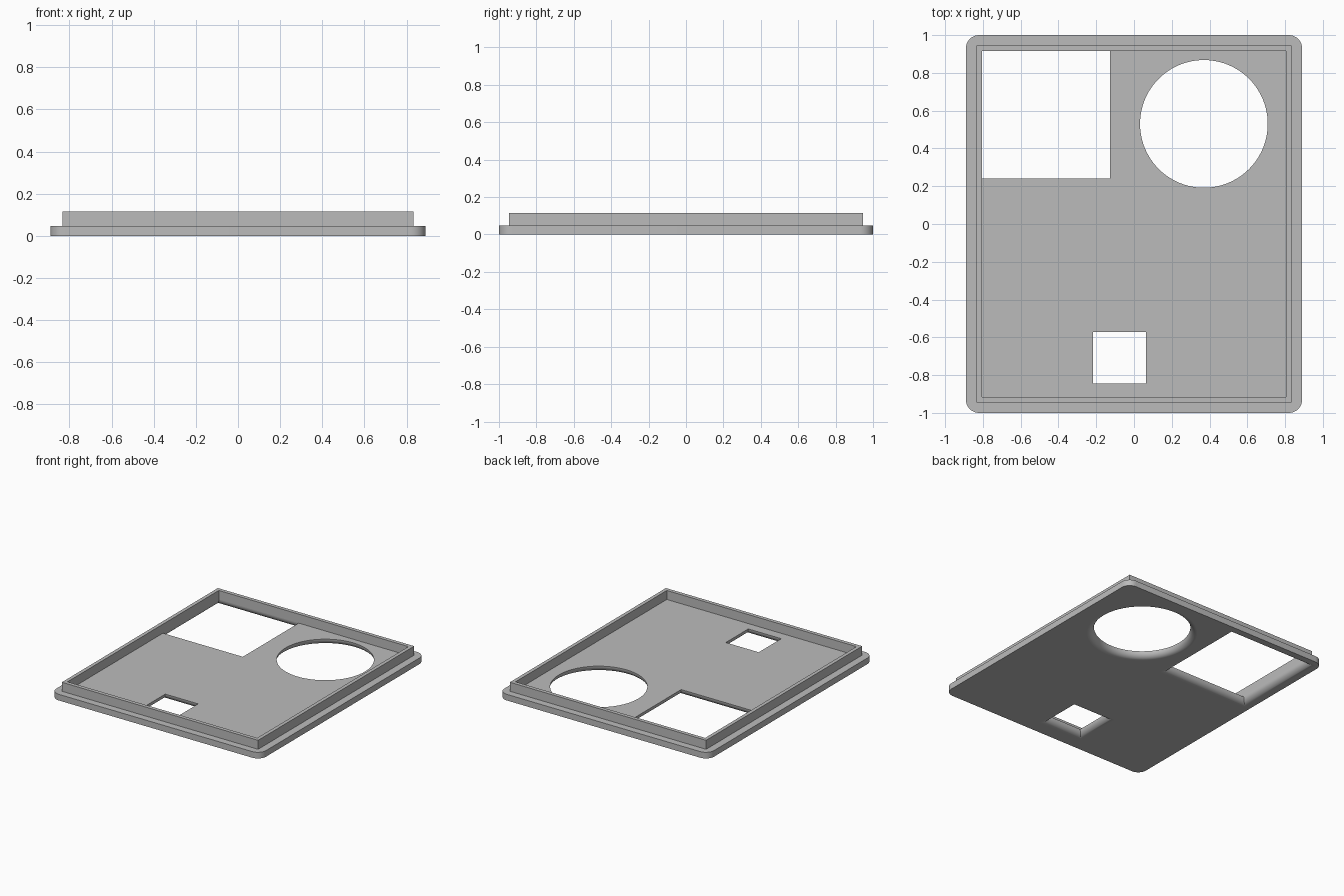
import bpy
import bmesh
from math import sin, cos, pi, radians

cube = bpy.data.objects.get("Cube")
if cube:
    bpy.data.objects.remove(cube, do_unlink=True)

PLATE_TOP = 0.047
RIM_TOP = 0.116
FILLET_STEPS = 10

grey = bpy.data.materials.new("plain_grey")
grey.use_nodes = True
grey.diffuse_color = (0.5, 0.5, 0.5, 1)
grey.node_tree.nodes["Principled BSDF"].inputs["Base Color"].default_value = (0.5, 0.5, 0.5, 1)


def rectangle(x0, x1, y0, y1, grow=0):
    return [(x0 - grow, y0 - grow), (x1 + grow, y0 - grow),
            (x1 + grow, y1 + grow), (x0 - grow, y1 + grow)]


def circle(cx, cy, r, grow=0, sides=96):
    return [(cx + (r + grow) * cos(2 * pi * i / sides),
             cy + (r + grow) * sin(2 * pi * i / sides)) for i in range(sides)]


def rounded_rectangle(hx, hy, r, steps=10):
    points = []
    for quarter, (sx, sy) in enumerate([(1, 1), (-1, 1), (-1, -1), (1, -1)]):
        for i in range(steps + 1):
            a = (quarter + i / steps) * pi / 2
            points.append((sx * (hx - r) + r * cos(a), sy * (hy - r) + r * sin(a)))
    return points


def add_loop(bm, points, z):
    """Closed loop of edges; returns its vertices and edges."""
    verts = [bm.verts.new((x, y, z)) for x, y in points]
    edges = [bm.edges.new((v, verts[i - 1])) for i, v in enumerate(verts)]
    return verts, edges


def bridge(bm, low, high, smooth=True):
    a, b = low[0], high[0]
    for i in range(len(a)):
        face = bm.faces.new((a[i - 1], a[i], b[i], b[i - 1]))
        face.smooth = smooth


def fill(bm, loops):
    """Flat cap between an outer loop and any inner loops."""
    edges = [e for loop in loops for e in loop[1]]
    bmesh.ops.triangle_fill(bm, edges=edges, use_beauty=True, use_dissolve=False)


def finish(bm, name):
    bmesh.ops.recalc_face_normals(bm, faces=bm.faces)
    for e in bm.edges:
        e.smooth = e.calc_face_angle(0) < radians(30)
    mesh = bpy.data.meshes.new(name)
    bm.to_mesh(mesh)
    bm.free()
    mesh.materials.append(grey)
    obj = bpy.data.objects.new(name, mesh)
    bpy.context.collection.objects.link(obj)
    return obj


# Base plate with rounded corners and three openings flared underneath
holes = [
    lambda g: rectangle(-0.805, -0.127, 0.24, 0.917, g),
    lambda g: rectangle(-0.217, 0.063, -0.845, -0.572, g),
    lambda g: circle(0.37, 0.53, 0.338, g),
]
bm = bmesh.new()
outline = rounded_rectangle(0.89, 1.0, 0.07)
bottom = [add_loop(bm, outline, 0)]
top = [add_loop(bm, outline, PLATE_TOP)]
bridge(bm, bottom[0], top[0])
for hole in holes:
    rings = []
    for i in range(FILLET_STEPS + 1):
        a = i / FILLET_STEPS * pi / 2
        rings.append(add_loop(bm, hole(PLATE_TOP * (1 - cos(a))), PLATE_TOP * (1 - sin(a))))
    for upper, lower in zip(rings, rings[1:]):
        bridge(bm, lower, upper)
    top.append(rings[0])
    bottom.append(rings[-1])
fill(bm, top)
fill(bm, bottom)
finish(bm, "base_plate")

# Thin raised rim standing on the plate
bm = bmesh.new()
outer = rectangle(-0.833, 0.833, -0.946, 0.946)
inner = rectangle(-0.805, 0.805, -0.917, 0.917)
loops = [add_loop(bm, pts, z) for pts, z in
         [(outer, PLATE_TOP), (outer, RIM_TOP), (inner, RIM_TOP), (inner, PLATE_TOP)]]
for i in range(4):
    bridge(bm, loops[i - 1], loops[i], smooth=False)
finish(bm, "raised_rim")
